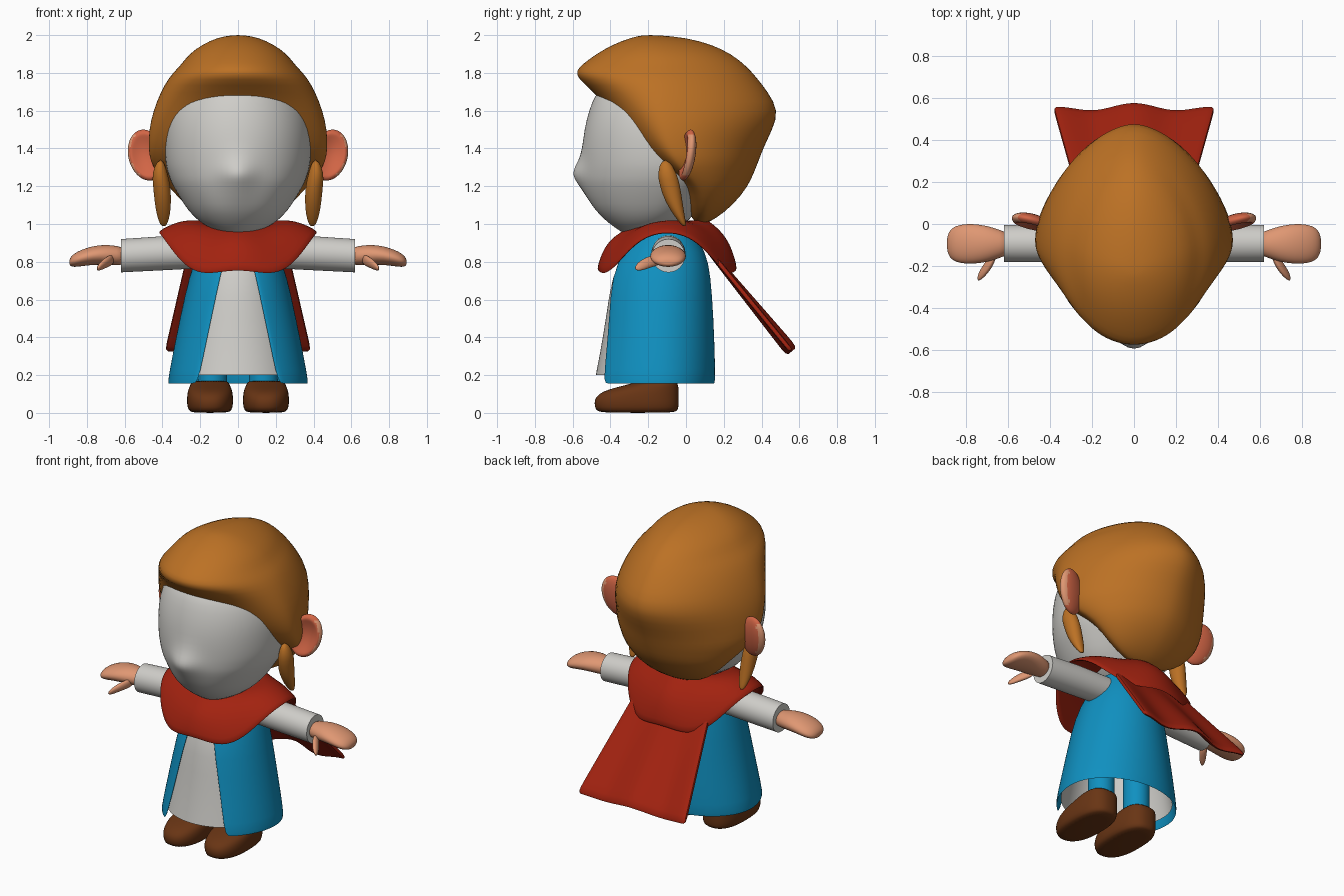
import bpy, bmesh
from math import sin, cos, pi, hypot, asin
from mathutils import Vector

if "Cube" in bpy.data.objects:
    bpy.data.objects.remove(bpy.data.objects["Cube"])


def material(name, rgb):
    m = bpy.data.materials.new(name)
    m.use_nodes = True
    m.diffuse_color = (*rgb, 1)
    m.node_tree.nodes["Principled BSDF"].inputs["Base Color"].default_value = (*rgb, 1)
    return m


HAIR = material("ginger hair", (0.50, 0.165, 0.018))
PALE = material("pale grey", (0.62, 0.61, 0.58))
BLUE = material("tunic blue", (0.005, 0.28, 0.53))
RED = material("cape red", (0.36, 0.016, 0.005))
SKIN = material("skin", (0.74, 0.31, 0.17))
CORAL = material("ear coral", (0.64, 0.13, 0.06))
BROWN = material("shoe brown", (0.14, 0.035, 0.007))


def finish(name, bm, mats, subsurf=1, thick=0.0, offset=0.0):
    """Turn a bmesh into a smooth object, with its modifiers applied."""
    mesh = bpy.data.meshes.new(name)
    bmesh.ops.recalc_face_normals(bm, faces=bm.faces)
    bm.to_mesh(mesh)
    bm.free()
    ob = bpy.data.objects.new(name, mesh)
    bpy.context.collection.objects.link(ob)
    for m in mats:
        mesh.materials.append(m)
    bpy.ops.object.select_all(action='DESELECT')
    ob.select_set(True)
    bpy.context.view_layer.objects.active = ob
    if thick:
        mod = ob.modifiers.new("thickness", 'SOLIDIFY')
        mod.thickness, mod.offset = thick, offset
        bpy.ops.object.modifier_apply(modifier=mod.name)
    if subsurf:
        mod = ob.modifiers.new("rounding", 'SUBSURF')
        mod.levels = subsurf
        bpy.ops.object.modifier_apply(modifier=mod.name)
    bpy.ops.object.shade_smooth_by_angle(angle=0.8)
    return ob


def loft(name, rings, mat, closed=True, caps=True, **kw):
    """Skin a list of equally long point rows."""
    bm = bmesh.new()
    rows = [[bm.verts.new(p) for p in ring] for ring in rings]
    n = len(rows[0])
    for a, b in zip(rows, rows[1:]):
        for i in range(n if closed else n - 1):
            j = (i + 1) % n
            bm.faces.new((a[i], a[j], b[j], b[i]))
    if caps and closed:
        bm.faces.new(rows[0])
        bm.faces.new(rows[-1])
    return finish(name, bm, [mat], **kw)


def power(v, e):
    return abs(v) ** e * (1 if v > 0 else -1)


def oval(z, w, front, mid, back, n_back=2.0, x=0.0, angles=None, n_front=2.0):
    """Level outline with its own front and back depth; angle 0 faces front."""
    pts = []
    for a in angles or [2 * pi * i / 40 for i in range(40)]:
        c = cos(a)
        e = 2 / (n_front if c > 0 else n_back)
        d = (mid - front) if c > 0 else (back - mid)
        pts.append(Vector((x + w * power(sin(a), e), mid - d * power(c, e), z)))
    return pts


def cross_oval(x, y, z, ry, rz, n=24):
    """Upright outline facing along x."""
    return [Vector((x, y + ry * cos(2 * pi * i / n), z + rz * sin(2 * pi * i / n)))
            for i in range(n)]


# Face with a soft pointed nose
face_keys = [(0.94, .06, -.31, -.24, -.16), (0.96, .11, -.345, -.22, -.10),
             (1.00, .19, -.405, -.20, 0), (1.05, .245, -.46, -.17, .04),
             (1.10, .285, -.50, -.15, .08), (1.20, .345, -.538, -.13, .15),
             (1.24, .362, -.545, -.125, .2), (1.27, .372, -.547, -.12, .2),
             (1.30, .38, -.548, -.12, .2), (1.34, .386, -.548, -.12, .2),
             (1.40, .39, -.548, -.12, .2), (1.50, .39, -.54, -.12, .2),
             (1.60, .37, -.515, -.12, .2), (1.68, .33, -.485, -.12, .2),
             (1.74, .26, -.43, -.12, .1), (1.77, .15, -.3, -.12, .0)]
face = [oval(*k) for k in face_keys]
for ring in face:
    for p in ring:
        if p.y < -.3:
            p.y -= .062 * 2.718 ** -((p.x ** 2 + (p.z - 1.265) ** 2) / .006)
loft("face", face, PALE)

# Swept hair with a jutting fringe and a point at the back
hair_keys = [(2.0, .03, -.23, -.19, -.15), (1.987, .11, -.29, -.18, 0),
             (1.95, .19, -.39, -.17, .14), (1.90, .26, -.475, -.15, .24),
             (1.85, .297, -.545, -.15, .305), (1.81, .335, -.585, -.14, .345),
             (1.77, .37, -.575, -.14, .38), (1.70, .41, -.49, -.13, .435),
             (1.60, .45, -.405, -.12, .495), (1.50, .473, -.34, -.10, .46),
             (1.40, .476, -.26, -.08, .41), (1.33, .466, -.18, -.04, .385),
             (1.27, .43, -.10, .0, .36), (1.20, .37, -.03, .08, .33),
             (1.10, .28, .0, .1, .25), (1.03, .18, .03, .1, .16),
             (1.0, .06, .06, .08, .1)]
loft("hair", [oval(*k, n_back=1.75) for k in hair_keys], HAIR)

# Gown, and the tunic that opens over it at the front
robe_keys = [(.15, .37, -.505, -.14, .15), (.3, .342, -.475, -.14, .147),
             (.5, .302, -.44, -.14, .14), (.73, .252, -.41, -.13, .125),
             (.85, .205, -.34, -.12, .10), (.96, .15, -.25, -.1, .03)]
gown = []
for z, w, f, m, b in [(.2, .361, -.495, -.14, .149)] + robe_keys[1:]:
    gown.append(oval(z, w - .016, f + .016, m, b - .016))
loft("gown", gown, PALE, caps=False, subsurf=1)
tunic = []
for z, w, f, m, b in robe_keys:
    gap = asin(min(.9, (.245 - .21 * z) / w)) if z < .8 else .3
    span = [gap + (2 * pi - 2 * gap) * i / 48 for i in range(49)]
    tunic.append(oval(z, w, f, m, b, angles=span))
loft("tunic", tunic, BLUE, closed=False, thick=.012, subsurf=1)

# Shoulder collar: low in front and behind, raised over the arms
collar = []
for t in (0, .2, .4, .6, .8, 1):
    ring = []
    for i in range(48):
        a = 2 * pi * i / 48
        s, c = sin(a), cos(a)
        inner = Vector((.17 * s, -.1 - .19 * c, 1.0 - .025 * c))
        outer = Vector((.42 * s, -.1 - .365 * c,
                        .74 + .225 * s ** 4 + .012 * cos(6 * a)))
        bulge = Vector((0, -.03 * c, .03)) * sin(pi * t)
        ring.append(inner.lerp(outer, t) + bulge)
    collar.append(ring)
loft("collar", collar, RED, caps=False, thick=.02)

# Cape flaring out behind
cape = []
for k in range(9):
    t = k / 8
    row = []
    for i in range(25):
        u = i / 12 - 1
        wave = t * (.02 * cos(2 * pi * u) - .025 * u * u)
        row.append(Vector(((.26 + .13 * t) * u, .10 + .465 * t + .77 * wave,
                           .885 - .56 * t + .64 * wave)))
    cape.append(row)
loft("cape", cape, RED, closed=False, thick=.028)


def ear(name, s):
    bm = bmesh.new()
    bmesh.ops.create_uvsphere(bm, u_segments=32, v_segments=20, radius=1)
    for f in bm.faces:
        p = f.calc_center_median()
        # the outward edge is skin
        f.material_index = int(p.x > .45 and -.45 < p.y < .65 and abs(p.z) < .8)
    for v in bm.verts:
        p = v.co.copy()
        if p.y < 0:
            p.y += 1.15 * max(0, 1 - (hypot(p.x, p.z) / .85) ** 2)
        z = .135 * p.z
        x = .098 * p.x + .12 * z
        v.co = (s * (.485 + x), .005 + .042 * p.y + .2 * x + .12 * z, 1.365 + z)
    finish(name, bm, [CORAL, SKIN])


# Paired parts
lock_keys = [(1.34, .41, -.11, .015, .02), (1.27, .415, -.10, .042, .052),
             (1.20, .403, -.085, .046, .054), (1.12, .398, -.065, .044, .046),
             (1.05, .395, -.038, .036, .030), (1.0, .394, -.014, .02, .015),
             (.988, .394, -.008, .008, .006)]
shoe_keys = [(0, .095, -.45, -.26, -.06), (.012, .115, -.478, -.26, -.042),
             (.05, .123, -.487, -.26, -.038), (.085, .122, -.48, -.26, -.038),
             (.115, .118, -.44, -.24, -.038), (.135, .11, -.37, -.2, -.04),
             (.16, .10, -.27, -.15, -.045), (.172, .085, -.235, -.14, -.06)]
hand_keys = [(.60, .83, .055, .045), (.64, .832, .066, .052), (.70, .838, .088, .054),
             (.77, .834, .097, .050), (.83, .82, .094, .044), (.87, .807, .078, .036),
             (.888, .80, .05, .022), (.893, .798, .02, .010)]
thumb_keys = [(.655, -.13, .815, .03), (.68, -.175, .805, .038), (.71, -.215, .79, .034),
              (.735, -.245, .772, .026), (.748, -.26, .763, .010)]
for side, s in (("left", 1), ("right", -1)):
    ear(side + "_ear", s)
    loft(side + "_hair_lock",
         [oval(z, rx, y - ry, y, y + ry, x=s * x) for z, x, y, rx, ry in lock_keys], HAIR)
    loft(side + "_shoe", [oval(*k, x=s * .148, n_front=2.3, n_back=2.5)
                          for k in shoe_keys], BROWN)
    loft(side + "_leg", [oval(z, .078, -.22, -.14, -.06, x=s * .135)
                         for z in (.13, .45)], BLUE, subsurf=0)
    loft(side + "_sleeve", [cross_oval(s * x, -.093, z, r, r, 40) for x, z, r in
                            ((.12, .855, .085), (.4, .845, .09), (.62, .832, .088))],
         PALE, subsurf=0)
    loft(side + "_hand", [cross_oval(s * x, -.095, z, ry, rz)
                          for x, z, ry, rz in hand_keys], SKIN)
    loft(side + "_thumb", [cross_oval(s * x, y, z, r, r * .8)
                           for x, y, z, r in thumb_keys], SKIN)
